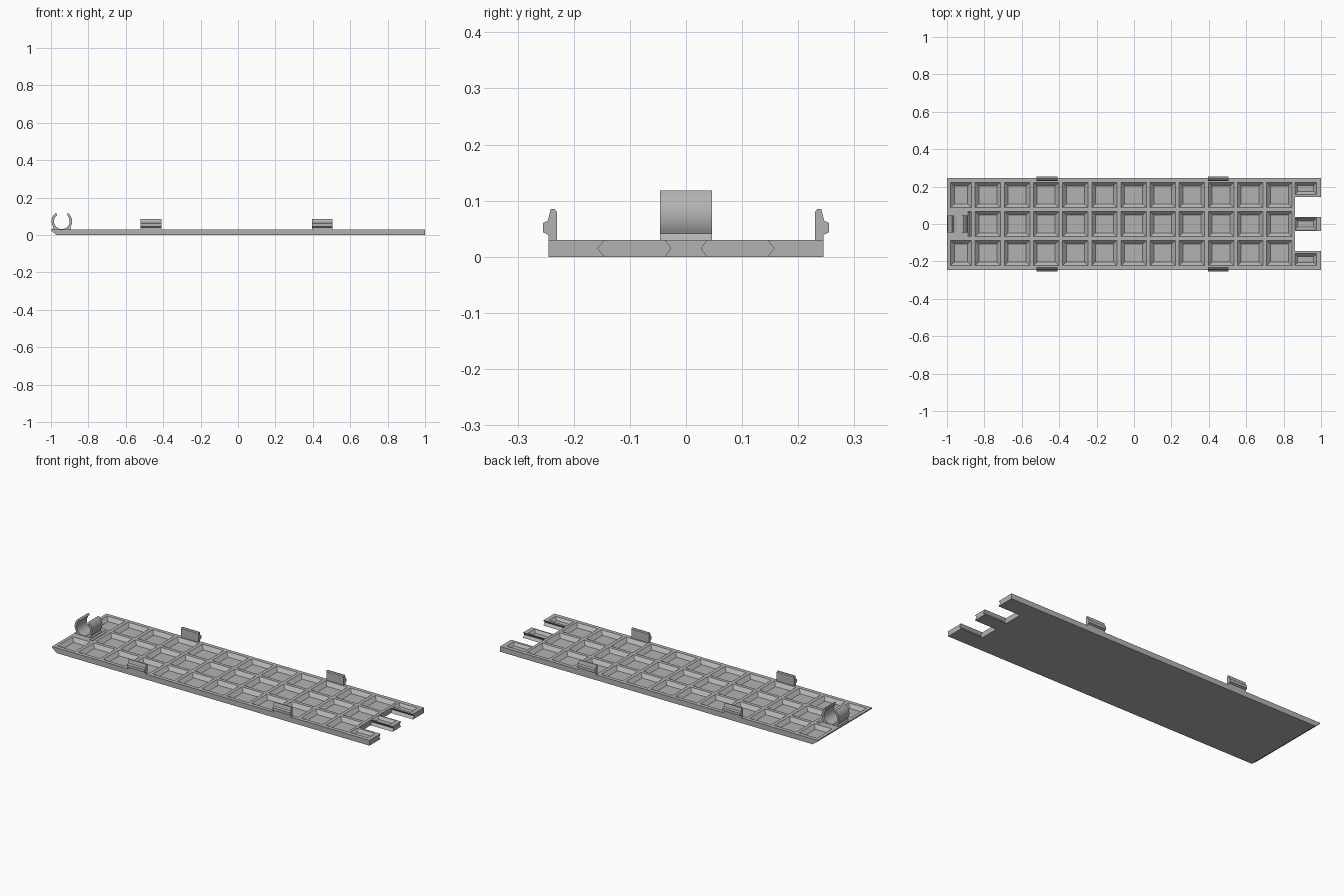
import bpy, bmesh, math
from mathutils import Vector

cube = bpy.data.objects.get("Cube")
if cube:
    bpy.data.objects.remove(cube, do_unlink=True)

grey = bpy.data.materials.new("plain grey plastic")
grey.use_nodes = True
colour = (0.45, 0.45, 0.45, 1)
grey.diffuse_color = colour
grey.node_tree.nodes["Principled BSDF"].inputs["Base Color"].default_value = colour

WIDTH, TOP, FLOOR = 0.245, 0.03, 0.011


def add_loft(bm, lower, upper):
    """Solid between two matching loops of points."""
    a = [bm.verts.new(p) for p in lower]
    b = [bm.verts.new(p) for p in upper]
    bm.faces.new(a)
    bm.faces.new(b[::-1])
    for i in range(len(a)):
        j = (i + 1) % len(a)
        bm.faces.new((a[j], a[i], b[i], b[j]))


def add_prism(bm, profile, axis, lo, hi):
    """Extrude a 2D profile along x (profile is y, z) or y (profile is x, z)."""
    def place(t):
        return [Vector((t, u, v) if axis == "x" else (u, t, v)) for u, v in profile]
    add_loft(bm, place(lo), place(hi))


def add_pocket(bm, x, y, half_x, half_y, floor=FLOOR, inset=0.02):
    """Recess with sloping walls, open at the top."""
    def ring(grow, z):
        return [(x + sx * (half_x + grow), y + sy * (half_y + grow), z)
                for sx, sy in ((-1, -1), (1, -1), (1, 1), (-1, 1))]
    slope = inset / (TOP - floor)
    add_loft(bm, ring(-inset, floor), ring(slope * 0.01, TOP + 0.01))


def finish(name, bm):
    bmesh.ops.recalc_face_normals(bm, faces=bm.faces[:])
    mesh = bpy.data.meshes.new(name)
    bm.to_mesh(mesh)
    bm.free()
    mesh.materials.append(grey)
    obj = bpy.data.objects.new(name, mesh)
    bpy.context.collection.objects.link(obj)
    return obj


# Cover plate with an undercut lip at the left-hand end
bm = bmesh.new()
add_prism(bm, [(-0.97, 0), (1, 0), (1, TOP), (-1, TOP), (-1, 0.023)], "y", -WIDTH, WIDTH)
plate = finish("cover_plate", bm)

# Pocket grid, tab pockets and the two notches between the tabs
bm = bmesh.new()
for y in (-0.155, 0, 0.155):
    for k in range(11):
        add_pocket(bm, -0.781 + 0.1558 * k, y, 0.068, 0.068)
    if y:
        add_pocket(bm, -0.925, y, 0.056, 0.068)
for y in (-0.19, 0, 0.19):
    add_pocket(bm, 0.918, y, 0.057, 0.031, 0.016, 0.014)
add_pocket(bm, -0.878, 0, 0.010, 0.068, 0.022, 0.008)
for s in (-1, 1):
    notch = [(0.038, -0.01), (0.038, 0), (0.027, 0.015), (0.038, TOP), (0.038, 0.04),
             (0.145, 0.04), (0.145, TOP), (0.157, 0.015), (0.145, 0), (0.145, -0.01)]
    add_prism(bm, [(s * y, z) for y, z in notch], "x", 0.862, 1.05)
cutter = finish("pocket_cutter", bm)
cutter.hide_render = True

cut = plate.modifiers.new("pockets", "BOOLEAN")
cut.operation = "DIFFERENCE"
cut.solver = "EXACT"
cut.object = cutter
graph = bpy.context.evaluated_depsgraph_get()
carved = bpy.data.meshes.new_from_object(plate.evaluated_get(graph))
plate.modifiers.clear()
plate.data = carved
bpy.data.objects.remove(cutter, do_unlink=True)

# Snap clips along both long edges
clip = [(0.23, TOP - 0.004), (0.245, TOP - 0.004), (0.245, 0.039), (0.255, 0.044),
        (0.255, 0.06), (0.246, 0.065), (0.241, 0.085), (0.234, 0.085), (0.23, 0.08)]
for side, s in (("back", 1), ("front", -1)):
    for end, x in (("right", -0.465), ("left", 0.45)):
        bm = bmesh.new()
        add_prism(bm, [(s * y, z) for y, z in clip], "x", x - 0.055, x + 0.055)
        finish(f"{side}_{end}_snap_clip", bm)

# Open C-shaped holder standing at the left-hand end
cx, cz, outer, inner, gap = -0.942, 0.073, 0.055, 0.042, math.radians(55)


def arc(radius, start, end, steps):
    return [(cx + radius * math.cos(start + (end - start) * i / steps),
             cz + radius * math.sin(start + (end - start) * i / steps))
            for i in range(steps + 1)]


right_foot, left_foot = math.radians(-35), math.radians(-145)
profile = arc(outer, gap, right_foot, 9)
profile += [(cx + 0.052, TOP - 0.004), (cx - 0.052, TOP - 0.004)]
profile += arc(outer, left_foot, gap - math.radians(290), 9)
profile += arc(inner, math.pi - gap - 2 * math.pi, gap, 24)[:-1]
bm = bmesh.new()
add_prism(bm, profile, "y", -0.046, 0.046)
holder = finish("round_holder", bm)
bpy.ops.object.select_all(action="DESELECT")
holder.select_set(True)
bpy.context.view_layer.objects.active = holder
bpy.ops.object.shade_smooth_by_angle(angle=math.radians(30))
